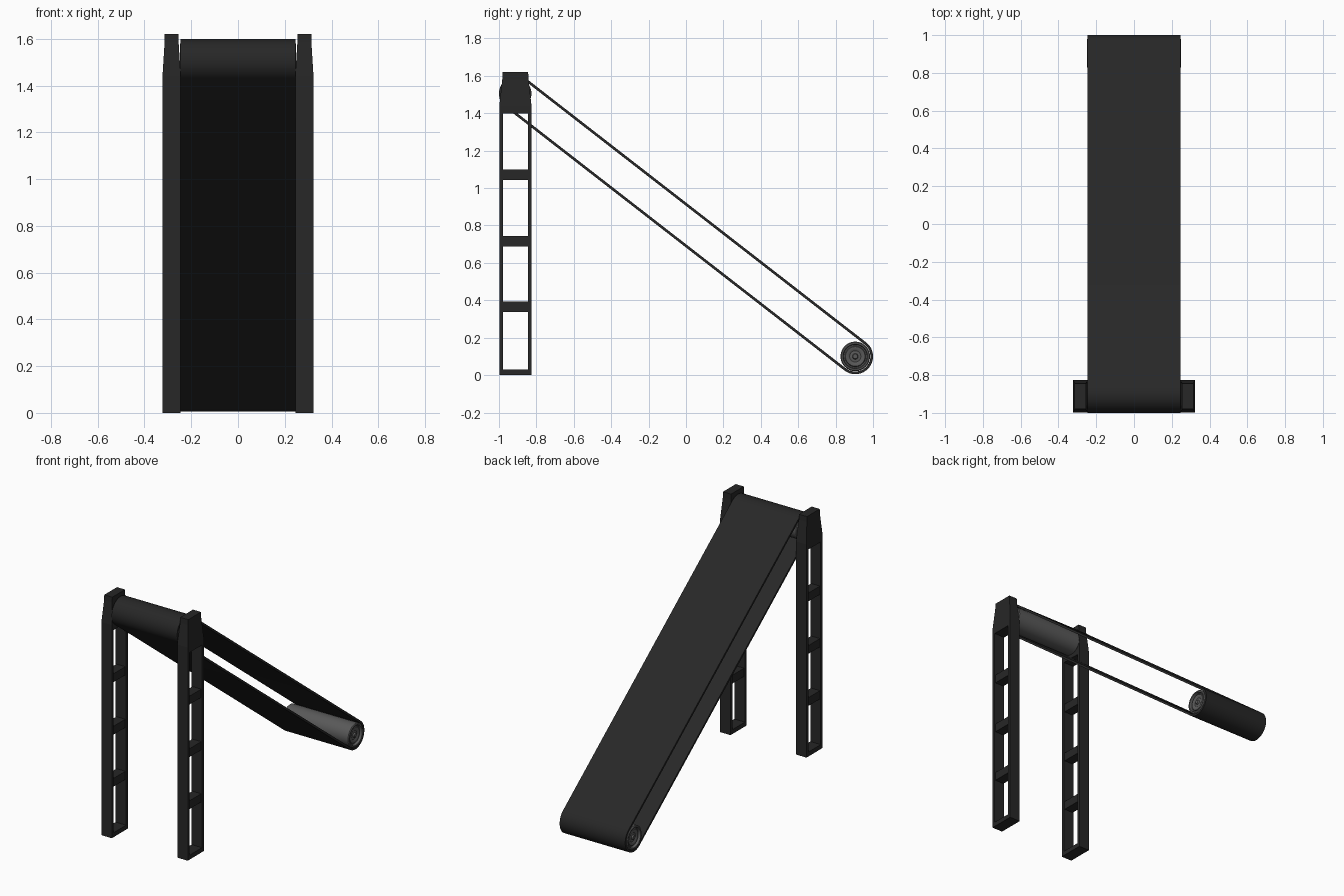
import bpy, bmesh
from math import pi, cos, sin, atan2

if "Cube" in bpy.data.objects:
    bpy.data.objects.remove(bpy.data.objects["Cube"])

TOP, LOW = (-0.905, 1.505), (0.905, 0.10)   # roller centres (y, z)
R_OUT, R_IN = 0.095, 0.081


def material(name, v):
    m = bpy.data.materials.new(name)
    m.diffuse_color = (v, v, v, 1)
    m.use_nodes = True
    m.node_tree.nodes["Principled BSDF"].inputs["Base Color"].default_value = m.diffuse_color
    return m


dark = material("dark_rubber", 0.02)
grey = material("roller_grey", 0.10)


def finish(name, bm, mat, smooth=False):
    bmesh.ops.recalc_face_normals(bm, faces=bm.faces)
    me = bpy.data.meshes.new(name)
    bm.to_mesh(me)
    bm.free()
    ob = bpy.data.objects.new(name, me)
    bpy.context.collection.objects.link(ob)
    me.materials.append(mat)
    if smooth:
        bpy.ops.object.select_all(action='DESELECT')
        ob.select_set(True)
        bpy.context.view_layer.objects.active = ob
        bpy.ops.object.shade_smooth_by_angle(angle=0.6)
    return ob


def add_box(bm, x0, x1, y0, y1, z0, z1):
    v = bmesh.ops.create_cube(bm, size=1)["verts"]
    for p in v:
        p.co = (x1 if p.co.x > 0 else x0, y1 if p.co.y > 0 else y0,
                z1 if p.co.z > 0 else z0)


# Belt: stadium loop around both rollers, with thickness
def loop(r, n=24):
    a = atan2(LOW[1] - TOP[1], LOW[0] - TOP[0]) + pi / 2
    pts = []
    for c, start in ((LOW, a), (TOP, a - pi)):
        for i in range(n + 1):
            t = start - pi * i / n
            pts.append((c[0] + r * cos(t), c[1] + r * sin(t)))
    return pts


bm = bmesh.new()
rings = [[bm.verts.new((x, y, z)) for y, z in loop(r)]
         for x, r in ((-0.245, R_OUT), (0.245, R_OUT), (0.245, R_IN), (-0.245, R_IN))]
for k in range(4):
    a, b = rings[k], rings[(k + 1) % 4]
    for i in range(len(a)):
        j = (i + 1) % len(a)
        bm.faces.new((a[i], a[j], b[j], b[i]))
finish("conveyor_belt", bm, dark, True)

# Rollers: lathed profile with recessed, ringed ends
HALF = [(0.0, 0.246), (0.012, 0.246), (0.016, 0.236), (0.030, 0.234), (0.040, 0.240),
        (0.052, 0.240), (0.056, 0.232), (0.062, 0.232), (0.066, 0.249),
        (0.074, 0.249), (0.079, 0.244)]
PROFILE = HALF + [(r, -x) for r, x in reversed(HALF)]
for name, (cy, cz) in (("upper_roller", TOP), ("lower_roller", LOW)):
    bm = bmesh.new()
    vs = [bm.verts.new((x, cy + r, cz)) for r, x in PROFILE]
    es = [bm.edges.new(p) for p in zip(vs, vs[1:])]
    bmesh.ops.spin(bm, geom=vs + es, cent=(0, cy, cz), axis=(1, 0, 0),
                   angle=2 * pi, steps=48)
    bmesh.ops.remove_doubles(bm, verts=bm.verts, dist=1e-5)
    finish(name, bm, grey, True)

# Support legs: ladder frame with tapered head
X0, X1, Y0, Y1 = 0.245, 0.323, -0.998, -0.826
for side, s in (("left", -1), ("right", 1)):
    bm = bmesh.new()
    add_box(bm, X0, X1, Y0, Y0 + 0.02, 0.0, 1.41)
    add_box(bm, X0, X1, Y1 - 0.02, Y1, 0.0, 1.41)
    add_box(bm, X0, X1, Y0 + 0.02, Y1 - 0.02, 0.0, 0.03)
    for z in (0.365, 0.717, 1.072):
        add_box(bm, X0 + 0.006, X1 - 0.006, Y0 + 0.02, Y1 - 0.02, z - 0.028, z + 0.028)
    prev = None
    for z, dx, dy in ((1.40, 0, 0), (1.44, 0, 0), (1.585, 0.009, 0.016), (1.62, 0.009, 0.018)):
        ring = [bm.verts.new(p) for p in ((X0 + dx, Y0 + dy, z), (X1 - dx, Y0 + dy, z),
                                          (X1 - dx, Y1 - dy, z), (X0 + dx, Y1 - dy, z))]
        if prev:
            for i in range(4):
                j = (i + 1) % 4
                bm.faces.new((prev[i], prev[j], ring[j], ring[i]))
        else:
            bm.faces.new(ring)
        prev = ring
    bm.faces.new(prev)
    for v in bm.verts:
        v.co.x *= s
    finish(side + "_support_leg", bm, dark)
